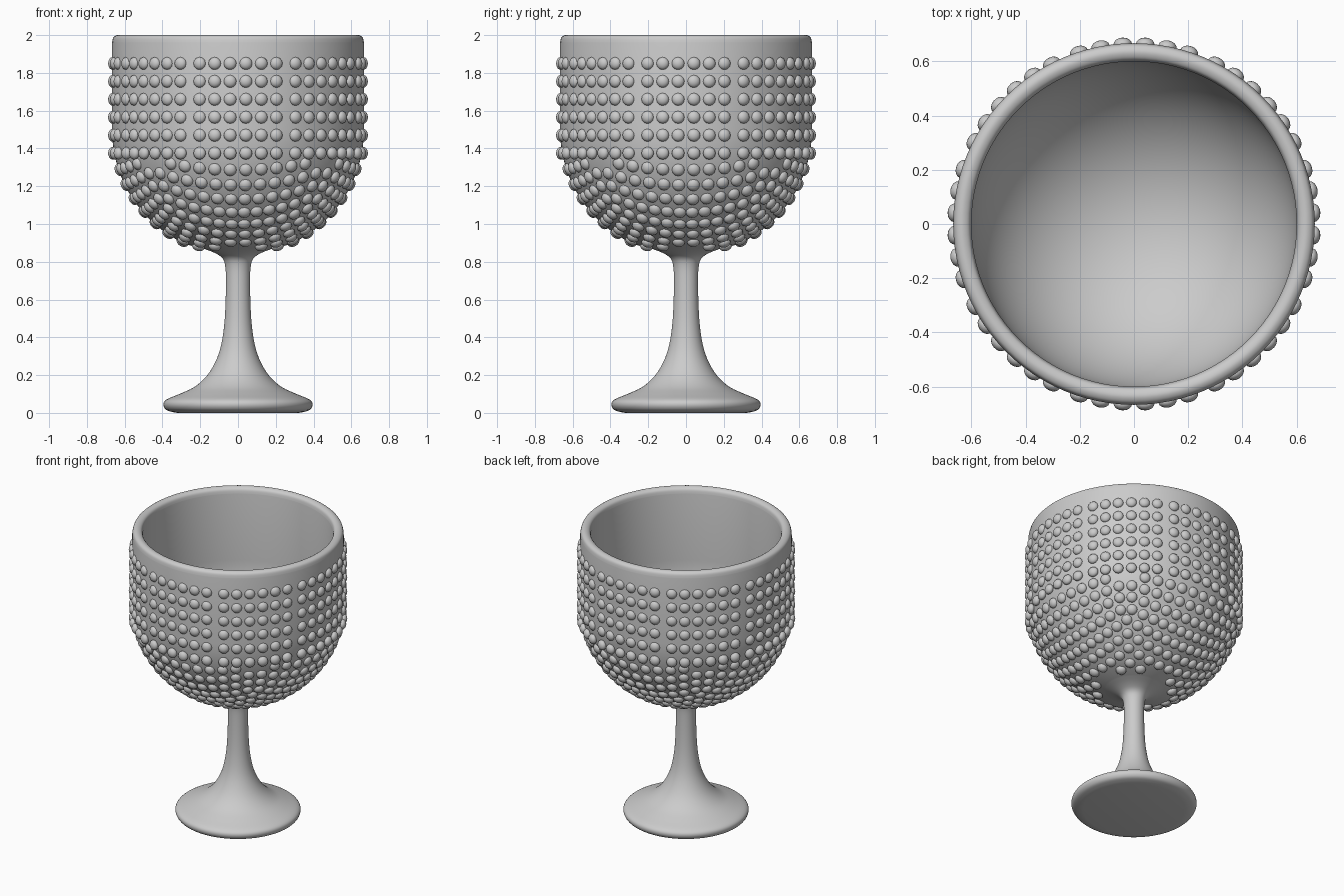
import bpy, bmesh, math
from mathutils import Vector, Matrix

if "Cube" in bpy.data.objects:
    bpy.data.objects.remove(bpy.data.objects["Cube"])

R_OUT, R_IN, Z_C = 0.667, 0.60, 1.5   # bowl radii and centre of its round bottom


def add_mesh(name, verts, faces):
    me = bpy.data.meshes.new(name)
    me.from_pydata(verts, [], faces)
    me.update()
    ob = bpy.data.objects.new(name, me)
    bpy.context.collection.objects.link(ob)
    bpy.ops.object.select_all(action='DESELECT')
    ob.select_set(True)
    bpy.context.view_layer.objects.active = ob
    bpy.ops.object.shade_smooth_by_angle(angle=math.radians(50))
    return ob


def smooth(points, steps=4):
    """Catmull-Rom curve through the profile points."""
    p = [Vector(q) for q in points]
    p = [p[0]] + p + [p[-1]]
    out = []
    for a, b, c, d in zip(p, p[1:], p[2:], p[3:]):
        for i in range(steps):
            t = i / steps
            out.append(0.5 * (2*b + (c - a)*t + (2*a - 5*b + 4*c - d)*t*t
                              + (3*b - a - 3*c + d)*t**3))
    return out + [p[-1]]


def lathe(profile, name, seg=96):
    """Turn a profile; its first and last points lie on the axis."""
    rings = profile[1:-1]
    verts = [(r * math.cos(math.tau * j / seg), r * math.sin(math.tau * j / seg), z)
             for r, z in rings for j in range(seg)]
    faces = [(i*seg + j, i*seg + (j + 1) % seg,
              (i + 1)*seg + (j + 1) % seg, (i + 1)*seg + j)
             for i in range(len(rings) - 1) for j in range(seg)]
    first, last, top = len(verts), len(verts) + 1, (len(rings) - 1) * seg
    verts += [(0, 0, profile[0][1]), (0, 0, profile[-1][1])]
    for j in range(seg):
        k = (j + 1) % seg
        faces += [(first, k, j), (last, top + j, top + k)]
    return add_mesh(name, verts, faces)


def arc(radius, start, end, n):
    """Arc of the bowl, angles in degrees measured from straight down."""
    for i in range(n + 1):
        a = math.radians(start + (end - start) * i / n)
        yield Vector((radius * math.sin(a), Z_C - radius * math.cos(a)))


# Goblet body: foot, stem, bowl, rim and inside as one turned profile
foot_stem = smooth([(0.345, 0.004), (0.38, 0.016), (0.395, 0.043), (0.38, 0.07),
                    (0.31, 0.1), (0.235, 0.135), (0.175, 0.185), (0.13, 0.25),
                    (0.097, 0.33), (0.077, 0.43), (0.067, 0.55), (0.064, 0.7),
                    (0.068, 0.78), (0.085, 0.822), (0.13, 0.85), (0.19, 0.872)])
rim = smooth([(R_OUT, 1.96), (0.66, 1.988), (0.64, 2.0), (0.62, 1.997),
              (0.606, 1.985), (R_IN, 1.96)])
profile = ([Vector((0, 0)), Vector((0.32, 0))] + foot_stem
           + list(arc(R_OUT, 24, 90, 20)) + rim + list(arc(R_IN, 90, 0, 24)))
lathe(profile, "goblet_body")

# Stud positions with their outward normals
spots = []

# six straight rows in eight groups of six
for row in range(6):
    z = 1.85 - 0.095 * row
    for group in range(8):
        for off in (-17.8, -10.7, -3.6, 3.6, 10.7, 17.8):
            a = math.radians(45 * group + off)
            n = Vector((math.cos(a), math.sin(a), 0))
            spots.append((n * (R_OUT - 0.002) + Vector((0, 0, z)), n))

# round bottom: a 12 x 12 grid on each face of a cube blown up to a sphere
grid = [math.tan(math.radians(-41.25 + 7.5 * i)) for i in range(12)]
for u in grid:
    for v in grid:
        dirs = [Vector((u, v, -1))]
        dirs += [Matrix.Rotation(k * math.pi / 2, 3, 'Z') @ Vector((u, -1, v))
                 for k in range(4)]
        for d in dirs:
            n = d.normalized()
            p = n * (R_OUT - 0.002) + Vector((0, 0, Z_C))
            if 0.88 < p.z < 1.335:
                spots.append((p, n))

# one rounded bump, stamped over the bowl
bm = bmesh.new()
bmesh.ops.create_uvsphere(bm, u_segments=12, v_segments=8, radius=1)
bm.verts.index_update()
bump = [v.co.copy() for v in bm.verts]
bump_faces = [[v.index for v in f.verts] for f in bm.faces]
bm.free()
verts, faces = [], []
for p, n in spots:
    m = (Matrix.Translation(p) @ n.to_track_quat('Z', 'Y').to_matrix().to_4x4()
         @ Matrix.Diagonal((0.034, 0.034, 0.024, 1)))
    base = len(verts)
    verts += [m @ c for c in bump]
    faces += [[base + i for i in f] for f in bump_faces]
add_mesh("bowl_studs", verts, faces)
